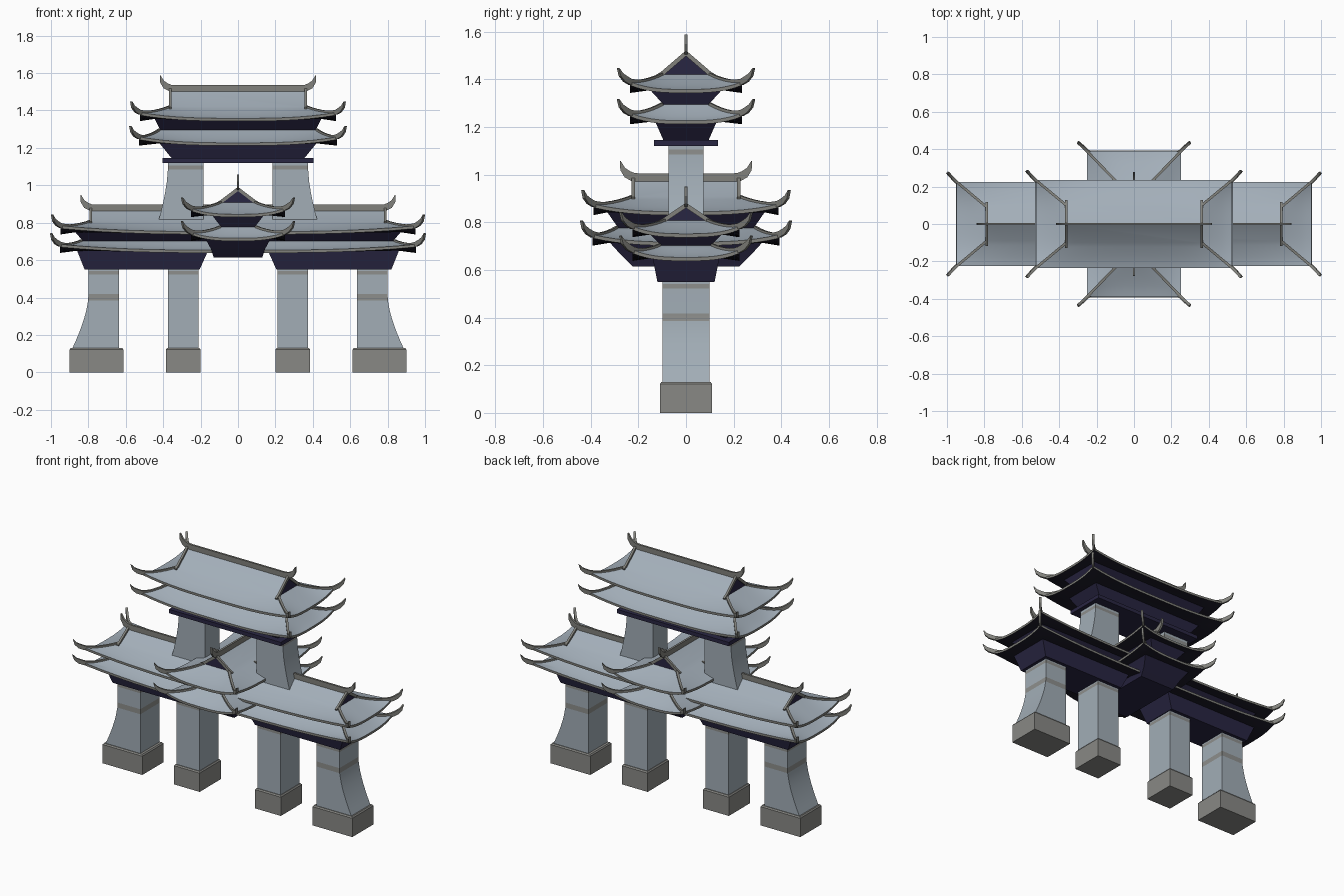
import bpy, bmesh, math
from mathutils import Vector

if "Cube" in bpy.data.objects:
    bpy.data.objects.remove(bpy.data.objects["Cube"])


def material(name, rgb):
    m = bpy.data.materials.new(name)
    m.diffuse_color = (*rgb, 1)
    m.use_nodes = True
    m.node_tree.nodes["Principled BSDF"].inputs["Base Color"].default_value = m.diffuse_color
    return m


TILE = material("blue_grey_tile", (0.37, 0.43, 0.49))
PILLAR = material("pale_blue_stone", (0.36, 0.42, 0.47))
TRIM = material("warm_grey_trim", (0.22, 0.22, 0.20))
STONE = material("base_stone", (0.25, 0.25, 0.235))
TIMBER = material("dark_violet_timber", (0.022, 0.019, 0.055))
SOFFIT = material("dark_soffit", (0.012, 0.011, 0.022))
BAND = material("worn_band", (0.27, 0.275, 0.265))


def finish(name, bm, mats, swap=False):
    if swap:
        for v in bm.verts:
            v.co.x, v.co.y = v.co.y, v.co.x
    bmesh.ops.recalc_face_normals(bm, faces=bm.faces)
    me = bpy.data.meshes.new(name)
    bm.to_mesh(me)
    bm.free()
    for m in mats:
        me.materials.append(m)
    me.shade_smooth()
    me.set_sharp_from_angle(angle=math.radians(28))
    ob = bpy.data.objects.new(name, me)
    bpy.context.collection.objects.link(ob)
    return ob


def loft(name, rows, mats, bands=(), swap=False):
    """Stack of rectangles (z, x0, x1, y half-width); bands lists rows using the second material."""
    bm = bmesh.new()
    rings = [[bm.verts.new(p) for p in ((a, -h, z), (b, -h, z), (b, h, z), (a, h, z))]
             for z, a, b, h in rows]
    for i in range(len(rings) - 1):
        for k in range(4):
            j = (k + 1) % 4
            f = bm.faces.new((rings[i][k], rings[i][j], rings[i + 1][j], rings[i + 1][k]))
            f.material_index = 1 if i in bands else 0
    bm.faces.new(rings[0])
    bm.faces.new(rings[-1])
    return finish(name, bm, mats, swap)


def sweep(name, pts, width, heights, swap=False):
    """Upright rectangular bar along a path, with varying height."""
    bm = bmesh.new()
    pts = [Vector(p) for p in pts]
    rings = []
    for i, p in enumerate(pts):
        t = (pts[min(i + 1, len(pts) - 1)] - pts[max(i - 1, 0)]).normalized()
        side = t.cross(Vector((0, 0, 1))).normalized()
        up = side.cross(t)
        s, u = side * width / 2, up * heights[i] / 2
        rings.append([bm.verts.new(p + c) for c in (-s - u, s - u, s + u, -s + u)])
    for a, b in zip(rings, rings[1:]):
        for k in range(4):
            bm.faces.new((a[k], a[k - 1], b[k - 1], b[k]))
    bm.faces.new(rings[0])
    bm.faces.new(rings[-1])
    return finish(name, bm, [TRIM], swap)


def roof(name, eave, inner, under, ridge=None, swap=False, lift=0.032, thick=0.015):
    """Curved roof skirt from the eave (l, w, z) to the inner ring; optional gabled top."""
    n, steps = 16, 6
    (L, W, ze), (l, w, zi) = eave, inner
    bm = bmesh.new()

    def ring(hx, hy, z, up):
        out = []
        for k in range(4):
            for i in range(n):
                s = 2 * i / n - 1
                x, y = ((s * hx, -hy), (hx, s * hy), (-s * hx, hy), (-hx, -s * hy))[k]
                out.append(bm.verts.new((x, y, z + up * abs(s) ** 3)))
        return out

    def mix(a, b, t):
        return a + (b - a) * t

    # soffit, eave edge, then the tiled slope
    rings = [ring(mix(under[0], L, t), mix(under[1], W, t), ze + 0.012 * (1 - t), lift * t * t)
             for t in (0, 0.5, 1)]
    zt = ze + thick
    for j in range(steps + 1):
        t = j / steps
        rings.append(ring(mix(L, l, t), mix(W, w, t), mix(zt, zi, t ** 1.25), lift * (1 - t) ** 1.5))
    for j, (a, b) in enumerate(zip(rings, rings[1:])):
        for k in range(4 * n):
            f = bm.faces.new((a[k - 1], a[k], b[k], b[k - 1]))
            f.material_index = 1 if j < 2 else 2 if j == 2 else 0
    bm.faces.new(rings[0]).material_index = 1
    top = rings[-1]
    path = [rings[3 + j][2 * n].co.copy() for j in range(steps, -1, -1)]
    if ridge:
        A, B = bm.verts.new((-l, 0, ridge)), bm.verts.new((l, 0, ridge))
        for k, ends in enumerate(((B, A), (B,), (A, B), (A,))):
            vs = [top[(k * n + i) % (4 * n)] for i in range(n + 1)]
            bm.faces.new(vs + list(ends)).material_index = 3 if k % 2 else 0
    else:
        bm.faces.new(top)
    finish(name, bm, [TILE, SOFFIT, TRIM, TIMBER], swap)

    # trim strip along the eaves and hip ridges ending in upturned horns
    c = path[-1]
    path += [c + Vector(d) for d in ((0.02, 0.02, 0.012), (0.036, 0.038, 0.03), (0.046, 0.05, 0.058))]
    heights = [0.016] * (steps - 1) + [0.02, 0.026, 0.026, 0.018, 0.003]
    for sx in (-1, 1):
        for sy in (-1, 1):
            sweep(name + "_hip_horn", [(p.x * sx, p.y * sy, p.z) for p in path], 0.014, heights, swap)
    if ridge:
        # ridge bar with horned ends, and gable barge boards
        zr = ridge + 0.013
        half = [(l - 0.03, 0, zr), (l, 0, zr + 0.002), (l + 0.025, 0, zr + 0.014),
                (l + 0.044, 0, zr + 0.036), (l + 0.054, 0, zr + 0.07)]
        hs = [0.034, 0.036, 0.034, 0.022, 0.003]
        sweep(name + "_ridge", [(-x, y, z) for x, y, z in half[::-1]] + half, 0.013, hs[::-1] + hs, swap)
        for sx in (-1, 1):
            for sy in (-1, 1):
                sweep(name + "_barge_board",
                      [(sx * l, sy * (w + 0.025), zi - 0.008), (sx * l, sy * w, zi + 0.004),
                       (sx * l, 0, ridge + 0.005)], 0.014, [0.014, 0.018, 0.018], swap)


def pavilion(name, size, bracket, z_low, low_top, neck_top, z_up, gable, ridge, swap=False):
    """Two stacked roofs with a flared neck between them."""
    L, W = size
    roof(name + "_lower_roof", (L + 0.005, W, z_low), low_top, bracket, swap=swap)
    l, w, z = low_top
    loft(name + "_neck", [(z - 0.01, -l, l, w), (z, -l + 0.005, l - 0.005, w - 0.005),
                          (z_up + 0.012, -neck_top[0], neck_top[0], neck_top[1])], [TIMBER], swap=swap)
    roof(name + "_upper_roof", (L, W, z_up), gable, neck_top, ridge, swap)


# roofs: top, long side roof (runs through the middle), cross roof facing front and back
pavilion("top", (0.525, 0.235), (0.42, 0.13), 1.212, (0.42, 0.10, 1.295), (0.445, 0.15),
         1.343, (0.362, 0.10, 1.42), 1.505)
pavilion("side", (0.948, 0.225), (0.86, 0.14), 0.638, (0.835, 0.11, 0.703), (0.87, 0.15),
         0.737, (0.787, 0.09, 0.807), 0.866)
pavilion("cross", (0.388, 0.25), (0.32, 0.175), 0.702, (0.29, 0.095, 0.777), (0.33, 0.14),
         0.83, (0.222, 0.09, 0.908), 0.975, swap=True)

# flared brackets below the roofs
loft("top_bracket", [(1.145, -0.355, 0.355, 0.095), (1.225, -0.42, 0.42, 0.13)], [TIMBER])
loft("top_lintel", [(1.12, -0.403, 0.403, 0.135), (1.145, -0.403, 0.403, 0.135)], [TIMBER])
loft("cross_bracket", [(0.615, -0.225, 0.225, 0.13), (0.66, -0.27, 0.27, 0.145),
                       (0.715, -0.32, 0.32, 0.175)], [TIMBER], swap=True)


def flare(x, amount, z, z_start):
    return x + amount * (max(0, z_start - z) / 0.27) ** 1.5


for s in (-1, 1):
    def row(z, inner, outer, h):
        a, b = sorted((s * inner, s * outer))
        return (z, a, b, h)

    loft("side_bracket", [row(0.55, 0.205, 0.82, 0.12), row(0.65, 0.16, 0.86, 0.14)], [TIMBER])

    # stone bases with a small chamfer
    for name, a, b in (("outer_base", 0.613, 0.90), ("inner_base", 0.20, 0.385)):
        loft(name, [row(0, a, b, 0.109), row(0.122, a, b, 0.109),
                    row(0.13, a + 0.006, b - 0.006, 0.103)], [STONE])

    # outer pillars flare toward the ground on the outside
    zs = [0.13, 0.17, 0.21, 0.25, 0.29, 0.33, 0.385, 0.418, 0.522, 0.542, 0.56]
    loft("outer_pillar", [row(z, 0.635, flare(0.80, 0.085, z, 0.40), 0.098) for z in zs],
         [PILLAR, BAND], (6, 8))
    loft("inner_pillar", [row(z, 0.21, 0.375, 0.098) for z in (0.13, 0.522, 0.542, 0.56)],
         [PILLAR, BAND], (1,))

    # upper pillars stand on the side roof
    zs = [0.73, 0.81, 0.86, 0.91, 0.96, 1.02, 1.085, 1.105, 1.125]
    loft("upper_pillar", [row(z, 0.185, flare(0.375, 0.05, z, 1.08), 0.074) for z in zs],
         [PILLAR, BAND], (6,))
